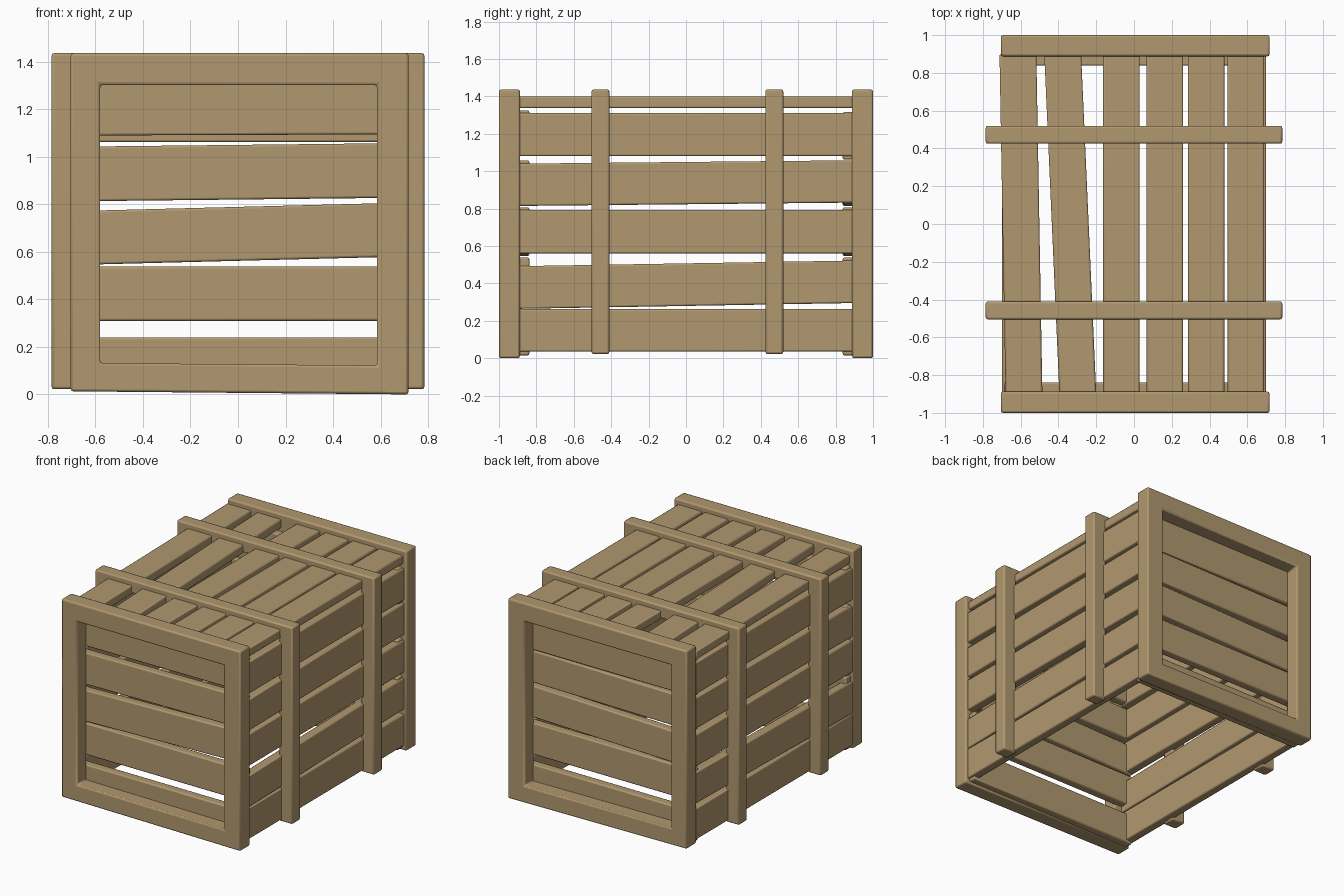
import bpy, bmesh

if "Cube" in bpy.data.objects:
    bpy.data.objects.remove(bpy.data.objects["Cube"])

wood = bpy.data.materials.new("tan wood")
wood.diffuse_color = (0.44, 0.315, 0.16, 1)
wood.use_nodes = True
wood.node_tree.nodes["Principled BSDF"].inputs["Base Color"].default_value = wood.diffuse_color


def finish(name, bm, bevel):
    bmesh.ops.recalc_face_normals(bm, faces=bm.faces)
    me = bpy.data.meshes.new(name)
    bm.to_mesh(me)
    bm.free()
    me.materials.append(wood)
    ob = bpy.data.objects.new(name, me)
    bpy.context.collection.objects.link(ob)
    mod = ob.modifiers.new("soft edges", 'BEVEL')
    mod.width = bevel
    mod.segments = 2
    mod.limit_method = 'ANGLE'
    bpy.ops.object.select_all(action='DESELECT')
    ob.select_set(True)
    bpy.context.view_layer.objects.active = ob
    bpy.ops.object.shade_smooth_by_angle(angle=0.6)
    return ob


def plank(name, length, width, thick, place):
    """Sheared box. length=(l0,l1); width=(low,high at l0, low,high at l1);
    thick=(t0,t1); place maps (l,w,t) to xyz."""
    bm = bmesh.new()
    rings = []
    for l, a, b in ((length[0], width[0], width[1]), (length[1], width[2], width[3])):
        rings.append([bm.verts.new(place(l, w, t))
                      for w, t in ((a, thick[0]), (b, thick[0]), (b, thick[1]), (a, thick[1]))])
    bm.faces.new(rings[0])
    bm.faces.new(rings[1])
    for i in range(4):
        j = (i + 1) % 4
        bm.faces.new((rings[0][i], rings[0][j], rings[1][j], rings[1][i]))
    finish(name, bm, 0.009)


def band(name, outer, inner, y0, y1, closed):
    """Band between two xz outlines, extruded along y."""
    bm = bmesh.new()
    n = len(outer)
    o0, o1, i0, i1 = [[bm.verts.new((x, y, z)) for x, z in pts]
                      for pts, y in ((outer, y0), (outer, y1), (inner, y0), (inner, y1))]
    for k in range(n if closed else n - 1):
        j = (k + 1) % n
        for a, b in ((o0, o1), (o1, i1), (i1, i0), (i0, o0)):
            bm.faces.new((a[k], a[j], b[j], b[k]))
    if not closed:
        for k in (0, n - 1):
            bm.faces.new((o0[k], o1[k], i1[k], i0[k]))
    finish(name, bm, 0.011)


# end frames, with a slightly crooked bottom bar
f_out = [(-0.705, 0.013), (-0.705, 1.437), (0.718, 1.437), (0.718, 0.0)]
f_in = [(-0.58, 0.132), (-0.58, 1.303), (0.585, 1.303), (0.585, 0.122)]
band("front_frame", f_out, f_in, -1.0, -0.888, True)
band("back_frame", f_out, f_in, 0.888, 1.0, True)

# strapping ribs, open at the bottom
r_out = [(-0.785, 0.022), (-0.785, 1.437), (0.785, 1.437), (0.785, 0.022)]
r_in = [(-0.68, 0.022), (-0.68, 1.345), (0.68, 1.345), (0.68, 0.022)]
band("front_rib", r_out, r_in, -0.505, -0.41, False)
band("back_rib", r_out, r_in, 0.425, 0.52, False)

# end planks
ends = [(0.015, 0.24, 0.015, 0.24), (0.31, 0.538, 0.31, 0.538),
        (0.545, 0.772, 0.58, 0.807), (0.813, 1.043, 0.828, 1.058),
        (1.09, 1.325, 1.095, 1.325)]
for i, w in enumerate(ends):
    plank(f"front_plank_{i+1}", (-0.685, 0.685), w, (-0.9, -0.838), lambda l, w, t: (l, t, w))
    if i == 4:  # the back top board hangs a little lower
        w = (1.062, 1.315, 1.062, 1.315)
    plank(f"back_plank_{i+1}", (-0.685, 0.685), w, (0.838, 0.9), lambda l, w, t: (l, t, w))

# side planks
sides = [(0.035, 0.262, 0.035, 0.262), (0.264, 0.492, 0.295, 0.522),
         (0.56, 0.792, 0.56, 0.792), (0.814, 1.04, 0.832, 1.058),
         (1.08, 1.31, 1.08, 1.31)]
for i, w in enumerate(sides):
    for s, n in ((1, "right"), (-1, "left")):
        plank(f"{n}_plank_{i+1}", (-0.9, 0.9), w, (0.637, 0.7),
              lambda l, w, t: (s * t, l, w))

# top planks, two of them knocked askew
tops = [(-0.68, -0.485, -0.712, -0.517), (-0.395, -0.2, -0.475, -0.28),
        (-0.163, 0.03, -0.163, 0.03), (0.067, 0.26, 0.067, 0.26),
        (0.285, 0.478, 0.285, 0.478), (0.496, 0.689, 0.496, 0.689)]
for i, w in enumerate(tops):
    plank(f"top_plank_{i+1}", (-0.9, 0.9), w, (1.337, 1.4), lambda l, w, t: (w, l, t))
